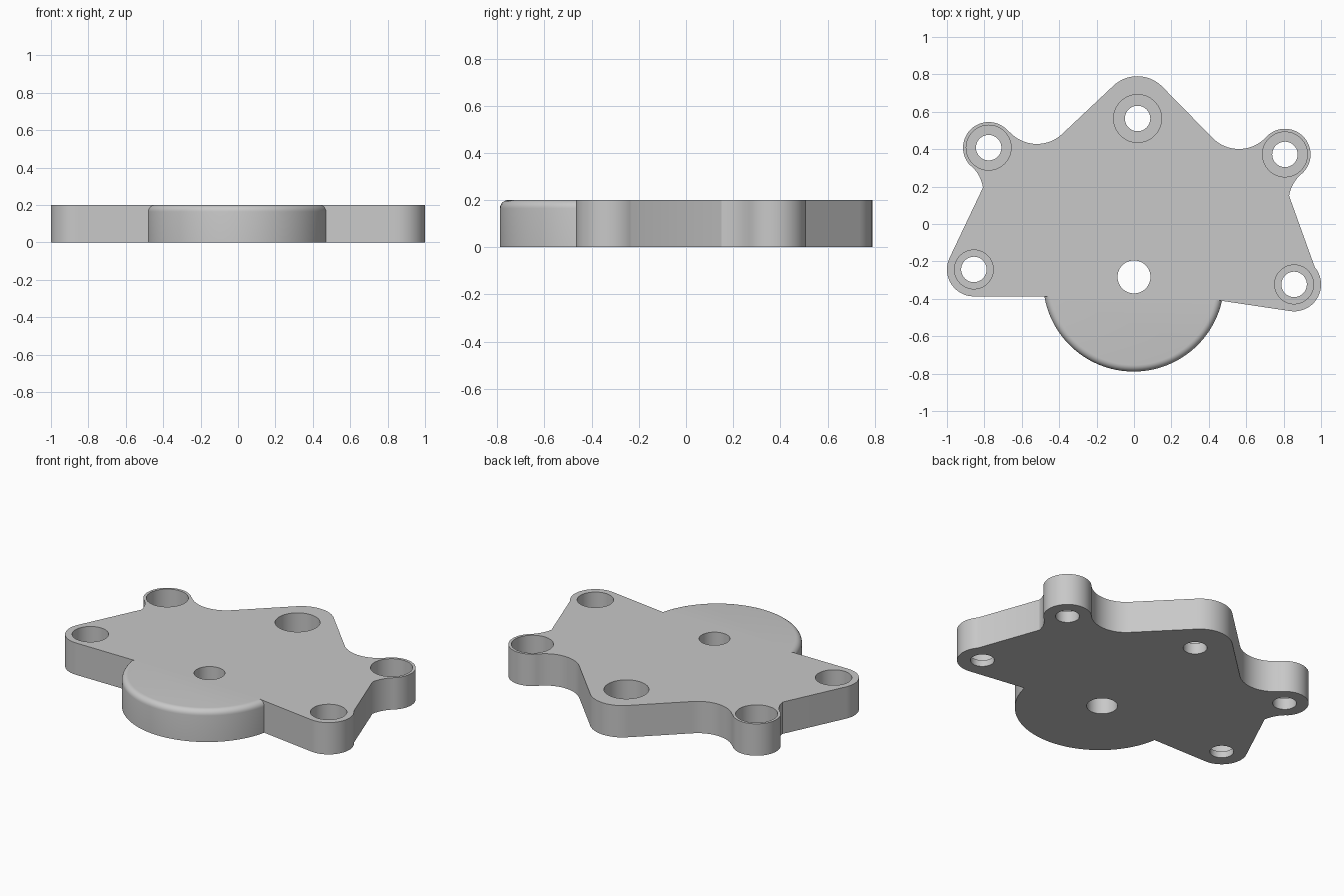
import bpy, bmesh, math

if "Cube" in bpy.data.objects:
    bpy.data.objects.remove(bpy.data.objects["Cube"])

H = 0.2  # plate thickness

grey = bpy.data.materials.new("plain grey")
grey.diffuse_color = (0.58, 0.58, 0.58, 1)
grey.use_nodes = True
grey.node_tree.nodes["Principled BSDF"].inputs["Base Color"].default_value = grey.diffuse_color


def arc(cx, cy, r, a0, a1):
    """Points on an arc, about one every 4 degrees."""
    n = max(4, round(abs(a1 - a0) / 4))
    angles = [math.radians(a0 + (a1 - a0) * i / n) for i in range(n + 1)]
    return [(cx + r * math.cos(a), cy + r * math.sin(a)) for a in angles]


def add_lathe(bm, cx, cy, profile, n=64):
    """Closed solid turned about a vertical axis; profile is (radius, z) upward."""
    rings = [[bm.verts.new((x, y, z)) for x, y in
              [(cx + r * math.cos(2 * math.pi * i / n), cy + r * math.sin(2 * math.pi * i / n))
               for i in range(n)]] for r, z in profile]
    for low, high in zip(rings, rings[1:]):
        for i in range(n):
            j = (i + 1) % n
            bm.faces.new((low[i], low[j], high[j], high[i]))
    bm.faces.new(rings[0][::-1])
    bm.faces.new(rings[-1])


def make_object(name, bm):
    bmesh.ops.recalc_face_normals(bm, faces=bm.faces[:])
    mesh = bpy.data.meshes.new(name)
    bm.to_mesh(mesh)
    bm.free()
    mesh.materials.append(grey)
    obj = bpy.data.objects.new(name, mesh)
    bpy.context.collection.objects.link(obj)
    return obj


def boolean(obj, tool, operation):
    mod = obj.modifiers.new(operation.lower(), 'BOOLEAN')
    mod.operation, mod.solver, mod.object = operation, 'EXACT', tool
    bpy.context.view_layer.objects.active = obj
    bpy.ops.object.modifier_apply(modifier=mod.name)
    bpy.data.objects.remove(tool)


# Plate outline, clockwise from the lower left ear
outline = (
    arc(-0.856, -0.243, 0.144, -90, -205)      # lower left ear
    + arc(-1.003, 0.164, 0.198, 9, 47)         # hollow below upper left ear
    + arc(-0.777, 0.408, 0.137, 227, 40)       # upper left ear
    + arc(-0.519, 0.626, 0.198, 220, 315)      # hollow
    + arc(0.018, 0.603, 0.187, 135, 45)        # top lobe
    + arc(0.561, 0.599, 0.198, 225, 317)       # hollow
    + arc(0.807, 0.372, 0.137, 137, -50)       # upper right ear
    + arc(1.024, 0.117, 0.198, 130, 170)       # hollow below upper right ear
    + arc(0.856, -0.323, 0.144, 40, -97.6)     # lower right ear
    + [(0.43, -0.405), (-0.43, -0.388)]        # inside the round nose
)
# Drop the doubled points where two arcs meet
outline = [p for i, p in enumerate(outline) if math.dist(p, outline[i - 1]) > 0.004]

bm = bmesh.new()
base = bm.faces.new([bm.verts.new((x, y, 0)) for x, y in outline])
top = bmesh.ops.extrude_face_region(bm, geom=[base], use_keep_orig=True)["geom"]
bmesh.ops.translate(bm, vec=(0, 0, H), verts=[v for v in top if isinstance(v, bmesh.types.BMVert)])
plate = make_object("mounting_plate", bm)

# Round nose with a softened top edge
R, F = 0.484, 0.035
rim = [(R - F + F * math.cos(a), H - F + F * math.sin(a))
       for a in [math.radians(15 * i) for i in range(7)]]
bm = bmesh.new()
add_lathe(bm, -0.002, -0.305, [(R, 0)] + rim, 128)
boolean(plate, make_object("round_nose", bm), 'UNION')

# Stepped bolt holes: x, y, recess radius, floor thickness
bm = bmesh.new()
for x, y, recess, floor in [(-0.777, 0.408, 0.12, 0.07), (0.807, 0.372, 0.12, 0.07),
                            (0.019, 0.564, 0.128, 0.07), (-0.856, -0.243, 0.104, 0.04),
                            (0.856, -0.323, 0.104, 0.04)]:
    add_lathe(bm, x, y, [(0.068, -0.1), (0.068, floor), (recess, floor), (recess, H + 0.1)])
# Plain centre hole
add_lathe(bm, 0, -0.283, [(0.088, -0.1), (0.088, H + 0.1)])
boolean(plate, make_object("hole_cutter", bm), 'DIFFERENCE')

# Smooth the curved walls, keep edges sharp
plate.select_set(True)
bpy.context.view_layer.objects.active = plate
bpy.ops.object.shade_smooth_by_angle(angle=math.radians(25))
